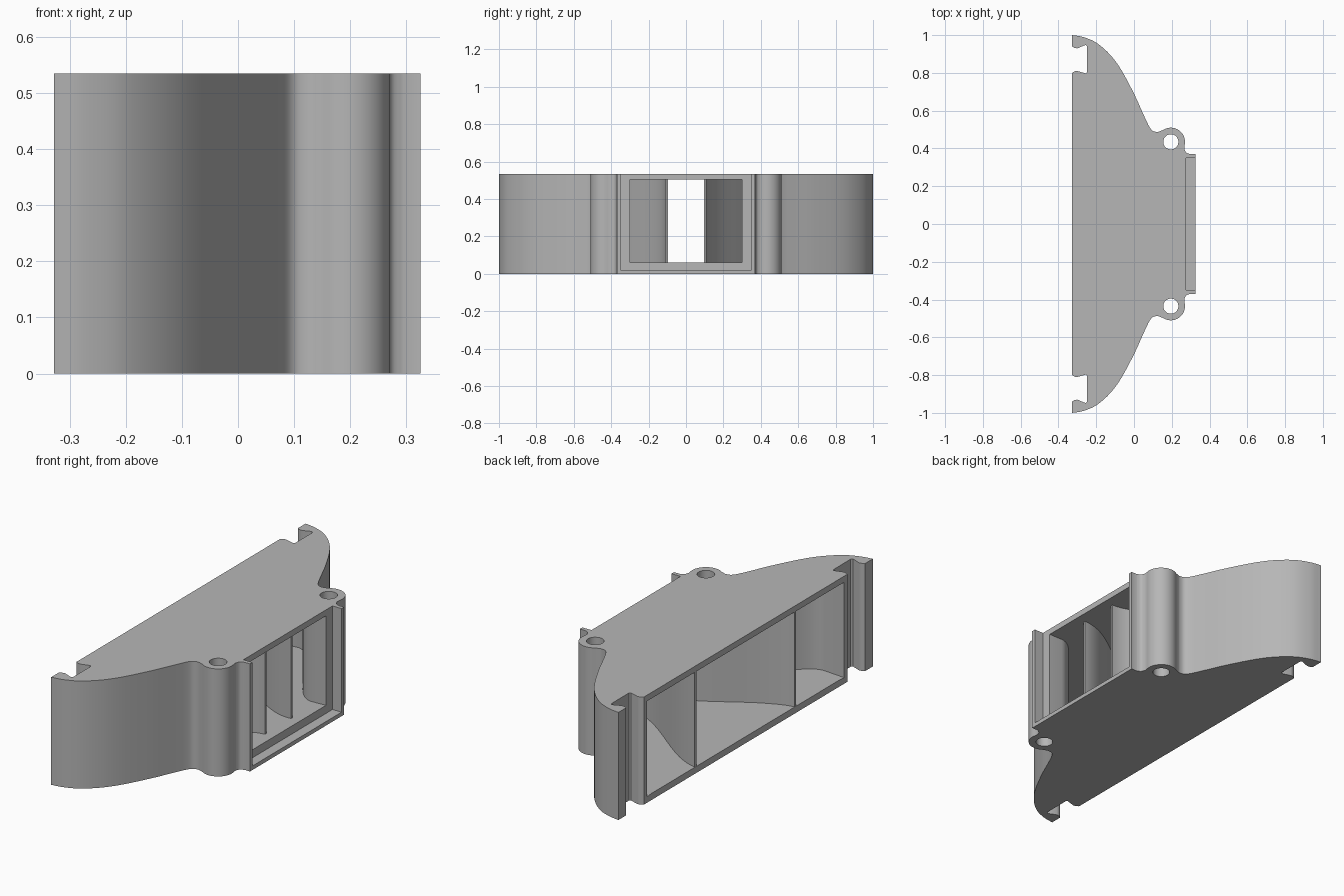
import bpy, bmesh, math
from mathutils import Vector

cube = bpy.data.objects.get("Cube")
if cube:
    bpy.data.objects.remove(cube, do_unlink=True)

HEIGHT = 0.535
BACK = -0.328
FRONT = 0.325

grey = bpy.data.materials.new("plain_grey")
grey.use_nodes = True
colour = (0.47, 0.47, 0.47, 1)
grey.diffuse_color = colour
grey.node_tree.nodes["Principled BSDF"].inputs["Base Color"].default_value = colour


def spline(points, steps=6):
    """Smooth curve through the points."""
    pts = [Vector(p) for p in points]
    pts = [2 * pts[0] - pts[1]] + pts + [2 * pts[-1] - pts[-2]]
    out = []
    for a, b, c, d in zip(pts, pts[1:], pts[2:], pts[3:]):
        for i in range(steps):
            t = i / steps
            out.append(0.5 * (2 * b + (c - a) * t + (2 * a - 5 * b + 4 * c - d) * t * t
                              + (3 * b - a - 3 * c + d) * t ** 3))
    return [tuple(p) for p in out] + [tuple(points[-1])]


def arc(cx, cy, r, start, end, n):
    angles = [math.radians(start + (end - start) * i / n) for i in range(n + 1)]
    return [(cx + r * math.cos(a), cy + r * math.sin(a)) for a in angles]


def mirrored(half):
    """Close an outline with its reflection in y."""
    return half + [(x, -y) for x, y in reversed(half)]


def prism(name, outline, low, high):
    """Extrude an outline; low may be a function of x."""
    floor = low if callable(low) else (lambda x: low)
    bm = bmesh.new()
    bottom = [bm.verts.new((x, y, floor(x))) for x, y in outline]
    top = [bm.verts.new((x, y, high)) for x, y in outline]
    bm.faces.new(bottom)
    bm.faces.new(top)
    n = len(outline)
    for i in range(n):
        j = (i + 1) % n
        bm.faces.new((bottom[i], bottom[j], top[j], top[i]))
    bmesh.ops.recalc_face_normals(bm, faces=bm.faces)
    mesh = bpy.data.meshes.new(name)
    bm.to_mesh(mesh)
    bm.free()
    mesh.materials.append(grey)
    obj = bpy.data.objects.new(name, mesh)
    bpy.context.collection.objects.link(obj)
    return obj


def cut(target, cutter):
    cutter.hide_render = True
    cutter.hide_viewport = True
    cutter.display_type = 'WIRE'
    mod = target.modifiers.new(cutter.name, 'BOOLEAN')
    mod.operation = 'DIFFERENCE'
    mod.solver = 'EXACT'
    mod.object = cutter


def flare(x, x_front, x_back, y_front, y_back):
    """S-shaped widening from front to back."""
    t = min(1, max(0, (x_front - x) / (x_front - x_back)))
    return y_front + (y_back - y_front) * t * t * (3 - 2 * t)


def floor_height(x):
    t = min(1, max(0, (x - BACK) / (0.275 - BACK)))
    return 0.03 + 0.031 * t


# Shell outline: clip notch, flared side, screw ear, front lip
notch = [(BACK, 0.80), (-0.31, 0.81), (-0.30, 0.81), (-0.255, 0.797), (-0.248, 0.803),
         (-0.248, 0.94), (-0.256, 0.948), (-0.30, 0.93), (-0.315, 0.932), (BACK, 0.94)]
side = spline([(BACK, 1.0), (-0.27, 0.99), (-0.20, 0.96), (-0.13, 0.90), (-0.07, 0.82),
               (0, 0.69), (0.05, 0.58), (0.08, 0.517), (0.10, 0.493), (0.125, 0.488),
               (0.145, 0.494)])
ear = arc(0.195, 0.435, 0.075, 125, -12, 16)
lip = spline([(0.266, 0.40), (0.275, 0.38), (0.295, 0.37)], 4) + [(FRONT, 0.37)]
body = prism("duct_body", mirrored(notch + side + ear + lip), 0, HEIGHT)

# Flared air passage
xs = [0.30] + [0.20 - 0.42 * i / 28 for i in range(29)] + [BACK, -0.4]
passage = [(x, flare(x, 0.20, -0.22, 0.30, 0.775)) for x in xs]
cut(body, prism("passage_cutter", mirrored(passage), floor_height, 0.505))

# Slide-in slot at the narrow end, open at the top
cut(body, prism("slot_cutter", mirrored([(0.275, 0.35), (0.4, 0.35)]), 0.02, 0.7))

# Screw holes
for label, sign in (("left", 1), ("right", -1)):
    cut(body, prism("hole_cutter_" + label,
                    arc(0.195, 0.435 * sign, 0.04, 0, 348.75, 31), -0.1, 0.7))

# Bake the cuts and drop the cutters
bpy.context.view_layer.update()
result = bpy.data.meshes.new_from_object(
    body.evaluated_get(bpy.context.evaluated_depsgraph_get()))
cutters = [m.object for m in body.modifiers]
body.modifiers.clear()
body.data = result
for c in cutters:
    bpy.data.objects.remove(c, do_unlink=True)

# Curved guide vanes
parts = [body]
for label, sign in (("a", 1), ("b", -1)):
    path = []
    for i in range(29):
        x = 0.225 + (BACK + 0.001 - 0.225) * i / 28
        path.append((x, flare(x, 0.225, -0.36, 0.102, 0.395) * sign))
    outline = [(x, y + 0.006) for x, y in path] + [(x, y - 0.006) for x, y in reversed(path)]
    parts.append(prism("guide_vane_" + label, outline, 0.02, 0.515))

# Smooth the curves, keep the edges crisp
bpy.ops.object.select_all(action='DESELECT')
for obj in parts:
    obj.select_set(True)
bpy.context.view_layer.objects.active = body
bpy.ops.object.shade_smooth_by_angle(angle=math.radians(30))
